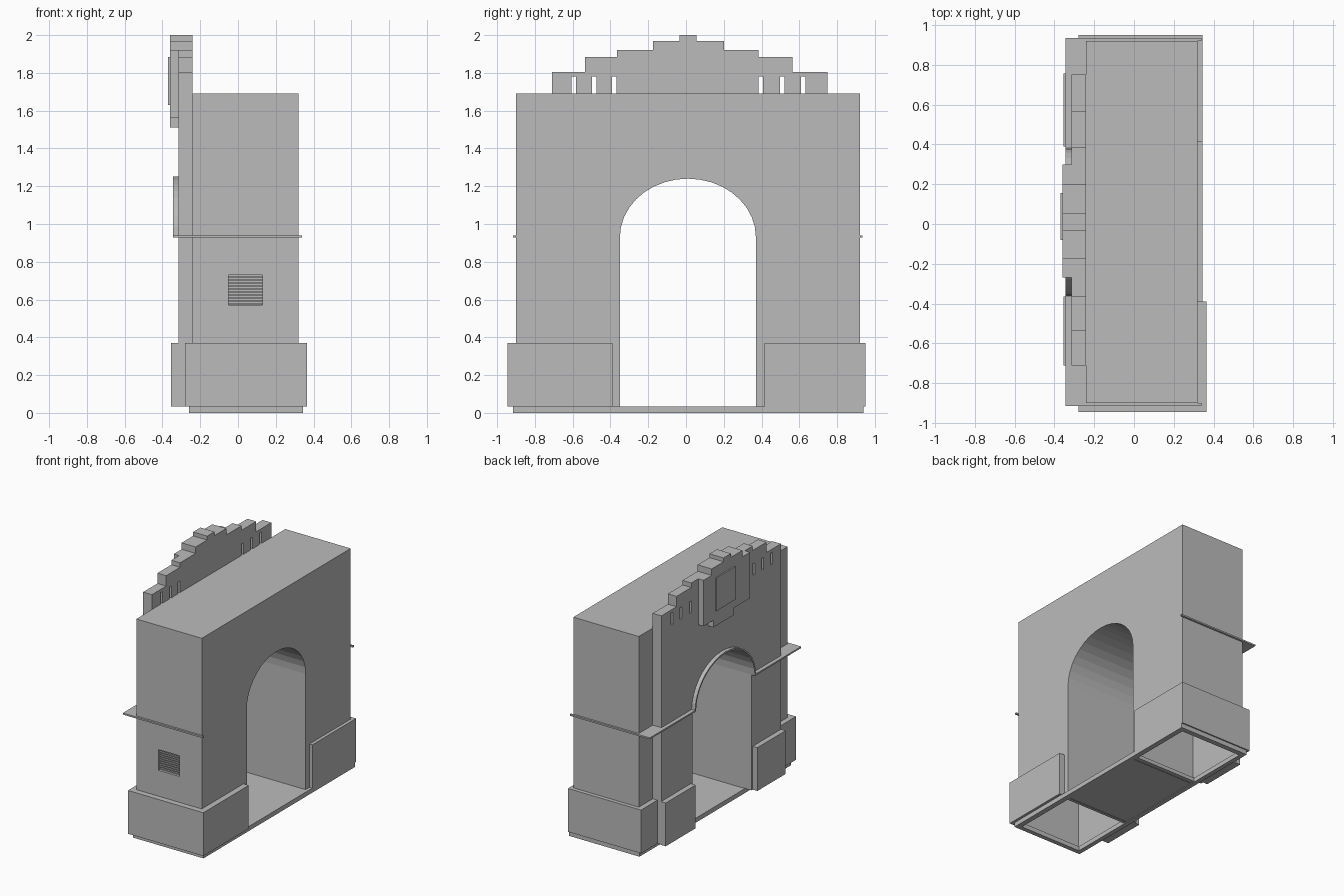
import bpy
import bmesh
import math
from mathutils import Vector

cube = bpy.data.objects.get("Cube")
if cube:
    bpy.data.objects.remove(cube, do_unlink=True)

stone = bpy.data.materials.new("grey_stone")
stone.use_nodes = True
GREY = (0.5, 0.5, 0.5, 1)
stone.diffuse_color = GREY
stone.node_tree.nodes["Principled BSDF"].inputs["Base Color"].default_value = GREY


def finish(name, bm):
    mesh = bpy.data.meshes.new(name)
    bm.to_mesh(mesh)
    bm.free()
    mesh.materials.append(stone)
    obj = bpy.data.objects.new(name, mesh)
    bpy.context.collection.objects.link(obj)
    return obj


def add_box(bm, x, y, z):
    """Add a box given its (low, high) range on each axis."""
    verts = bmesh.ops.create_cube(bm, size=1)["verts"]
    for v in verts:
        v.co = [(lo + hi) / 2 + c * (hi - lo) for c, (lo, hi) in zip(v.co, (x, y, z))]


def boxes(name, parts):
    bm = bmesh.new()
    for part in parts:
        add_box(bm, *part)
    return finish(name, bm)


def prism(outline, x0, x1):
    """Extrude a (y, z) outline along x."""
    bm = bmesh.new()
    face = bm.faces.new([bm.verts.new((x0, y, z)) for y, z in outline])
    new = bmesh.ops.extrude_face_region(bm, geom=[face])["geom"]
    bmesh.ops.translate(bm, vec=(x1 - x0, 0, 0),
                        verts=[g for g in new if isinstance(g, bmesh.types.BMVert)])
    bmesh.ops.recalc_face_normals(bm, faces=bm.faces)
    return bm


# Shared dimensions
BACK, FACE, PLATE = 0.32, -0.24, -0.315
RIGHT, LEFT, ROOF = -0.90, 0.92, 1.69
ARCH_Y, ARCH_W, ARCH_H, SPRING = 0.01, 0.36, 0.31, 0.93
JAMB_R, JAMB_L = ARCH_Y - ARCH_W, ARCH_Y + ARCH_W


def arch(grow=0, steps=18):
    """Elliptical arch points from the -y spring to the +y spring."""
    return [(ARCH_Y - (ARCH_W + grow) * math.cos(math.pi * i / steps),
             SPRING + (ARCH_H + grow) * math.sin(math.pi * i / steps))
            for i in range(steps + 1)]


def gate_outline(bottom, top_points):
    return ([(top_points[0][0], bottom), (JAMB_R, bottom)] + arch()
            + [(JAMB_L, bottom), (top_points[-1][0], bottom)] + top_points[::-1])


# Main block, hollow and open under both legs, with a recessed vent on one end
bm = prism(gate_outline(0.0, [(RIGHT, ROOF), (LEFT, ROOF)]), FACE, BACK)
bmesh.ops.delete(bm, geom=[f for f in bm.faces if f.calc_center_median().z < 0.01],
                 context="FACES_ONLY")
VENT_X, VENT_Z = (-0.05, 0.13), (0.57, 0.73)
cuts = [((x, 0, 0), (1, 0, 0)) for x in VENT_X] + [((0, 0, z), (0, 0, 1)) for z in VENT_Z]
for co, no in cuts:
    end = [f for f in bm.faces if all(abs(v.co.y - RIGHT) < 1e-4 for v in f.verts)]
    geom = set(end)
    for f in end:
        geom.update(f.edges)
        geom.update(f.verts)
    bmesh.ops.bisect_plane(bm, geom=list(geom), plane_co=co, plane_no=no)
middle = Vector((sum(VENT_X) / 2, RIGHT, sum(VENT_Z) / 2))
pane = min(bm.faces, key=lambda f: (f.calc_center_median() - middle).length)
bmesh.ops.inset_region(bm, faces=[pane], thickness=0.001)
bmesh.ops.translate(bm, verts=pane.verts, vec=(0, 0.03, 0))
finish("gate_body", bm)

# Vent louvres
boxes("vent_louvres", [((VENT_X[0], VENT_X[1]), (RIGHT + 0.012, RIGHT + 0.03),
                        (VENT_Z[0] + 0.016 * i + 0.004, VENT_Z[0] + 0.016 * i + 0.012))
                       for i in range(10)])

# Front plate rising into a stepped parapet
TIERS = [(-0.71, -0.535, 1.805), (-0.535, -0.365, 1.885), (-0.365, -0.175, 1.92),
         (-0.175, -0.035, 1.97), (-0.035, 0.055, 2.0), (0.055, 0.2, 1.97),
         (0.2, 0.385, 1.92), (0.385, 0.565, 1.885), (0.565, 0.75, 1.805)]
steps = [(y, z) for a, b, z in TIERS for y in (a, b)]
plate = finish("parapet_plate", prism(gate_outline(0.035, steps), PLATE, FACE))

# Narrow slots through the parapet
cutter = boxes("slot_cutter", [((-0.4, -0.2), (y - 0.0125, y + 0.0125), (ROOF, 1.78))
                               for y in (-0.595, -0.485, -0.38, 0.395, 0.51, 0.62)])
cutter.hide_render = True
mod = plate.modifiers.new("slots", "BOOLEAN")
mod.object = cutter
mod.operation = "DIFFERENCE"
mod.solver = "EXACT"
bpy.context.view_layer.objects.active = plate
bpy.ops.object.modifier_apply(modifier=mod.name)
bpy.data.objects.remove(cutter, do_unlink=True)

# Raised crest following the parapet steps, with a hanging foot and a plain panel
P_R, P_L = -0.27, 0.30
crest_top = [(min(max(y, P_R), P_L), z) for y, z in steps if -0.37 < y < 0.39 and z > 1.9]
crest = [(P_R, 1.565), (-0.07, 1.565), (-0.07, 1.51), (0.18, 1.51), (0.18, 1.565),
         (P_L, 1.565)] + crest_top[::-1]
finish("crest", prism(crest, -0.36, PLATE))
boxes("crest_panel", [((-0.37, -0.36), (-0.08, 0.155), (1.63, 1.885))])

# Arch moulding
finish("arch_trim", prism(arch() + arch(0.012)[::-1], -0.345, PLATE))

# Ledge along the front and both ends
LEDGE = (0.928, 0.94)
boxes("ledge", [((-0.345, FACE), (-0.915, JAMB_R), LEDGE),
                ((-0.345, FACE), (JAMB_L, 0.935), LEDGE),
                ((FACE, 0.34), (-0.915, RIGHT), LEDGE),
                ((FACE, 0.34), (LEFT, 0.935), LEDGE)])

# Plinths wrapping the outer faces of each leg
PZ = (0.035, 0.37)
boxes("right_plinth", [((-0.28, 0.365), (-0.945, RIGHT), PZ),
                       ((BACK, 0.365), (RIGHT, -0.39), PZ),
                       ((-0.28, FACE), (RIGHT, -0.71), PZ)])
boxes("left_plinth", [((-0.28, 0.345), (LEFT, 0.95), PZ),
                      ((BACK, 0.345), (0.415, LEFT), PZ),
                      ((-0.28, FACE), (0.75, LEFT), PZ)])
boxes("pier_plinths", [((-0.355, PLATE), (-0.71, -0.365), PZ),
                       ((-0.355, PLATE), (0.39, 0.755), PZ)])

# Base rim and passage floor
BZ = (0, 0.035)
boxes("base_rim", [((-0.26, -0.225), (-0.915, 0.94), BZ),
                   ((0.305, 0.345), (-0.915, 0.94), BZ),
                   ((-0.225, 0.305), (-0.915, -0.88), BZ),
                   ((-0.225, 0.305), (0.9, 0.94), BZ)])
boxes("passage_floor", [((-0.225, 0.305), (-0.38, 0.4), (0.005, 0.034))])
